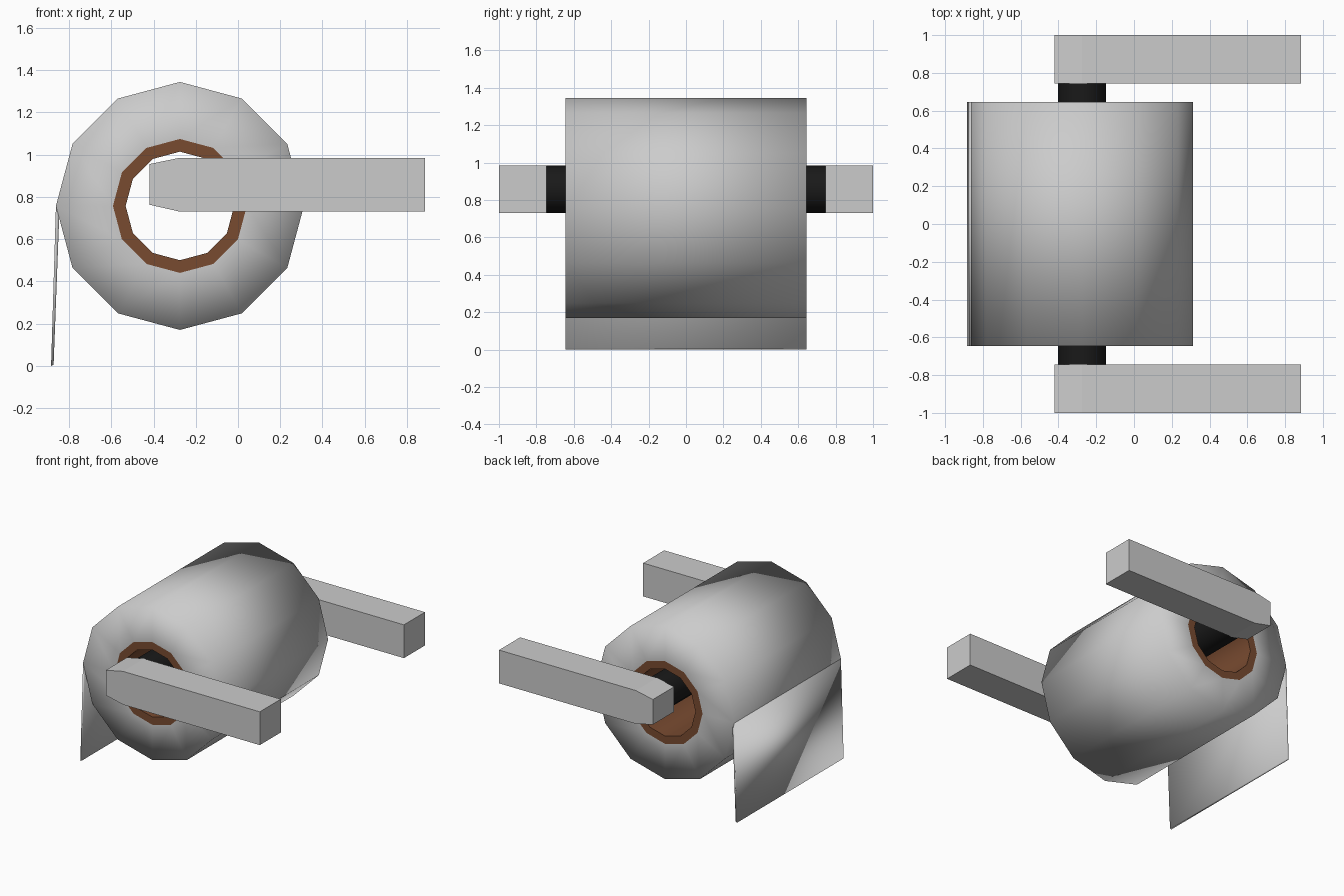
import bpy, bmesh, math

if "Cube" in bpy.data.objects:
    bpy.data.objects.remove(bpy.data.objects["Cube"])

CX, CZ = -0.275, 0.757      # roll axis
HALF = 0.645                # half width of the paper


def finish(name, bm, color=None, smooth=None):
    bmesh.ops.recalc_face_normals(bm, faces=bm.faces)
    me = bpy.data.meshes.new(name)
    bm.to_mesh(me)
    bm.free()
    ob = bpy.data.objects.new(name, me)
    bpy.context.collection.objects.link(ob)
    if color:
        mat = bpy.data.materials.new(name + "_colour")
        mat.diffuse_color = color
        mat.use_nodes = True
        mat.node_tree.nodes["Principled BSDF"].inputs["Base Color"].default_value = mat.diffuse_color
        me.materials.append(mat)
    if smooth == "all":
        me.shade_smooth()
    elif smooth:
        bpy.ops.object.select_all(action='DESELECT')
        ob.select_set(True)
        bpy.context.view_layer.objects.active = ob
        bpy.ops.object.shade_smooth_by_angle(angle=math.radians(smooth))
    return ob


def lathe(name, profile, cx, cz, closed=False, n=12, **kw):
    """Revolve (radius, y) points about an axis along y."""
    bm = bmesh.new()
    rings = []
    for i in range(n):
        a = 2 * math.pi * i / n
        rings.append([bm.verts.new((cx + r * math.sin(a), y, cz + r * math.cos(a)))
                      for r, y in profile])
    m = len(profile)
    for i in range(n):
        p, q = rings[i], rings[(i + 1) % n]
        for j in range(m if closed else m - 1):
            k = (j + 1) % m
            bm.faces.new((p[j], p[k], q[k], q[j]))
    if not closed and kw.pop("caps", False):
        for j in (0, m - 1):
            bm.faces.new([r[j] for r in rings])
    return finish(name, bm, **kw)


def prism(name, outline, y0, y1, **kw):
    """Extrude an (x, z) outline along y."""
    bm = bmesh.new()
    face = bm.faces.new([bm.verts.new((x, y0, z)) for x, z in outline])
    ext = bmesh.ops.extrude_face_region(bm, geom=[face])["geom"]
    bmesh.ops.translate(bm, vec=(0, y1 - y0, 0),
                        verts=[g for g in ext if isinstance(g, bmesh.types.BMVert)])
    return finish(name, bm, **kw)


# Paper: outer wall and the two end rings
lathe("paper_roll", [(0.317, -HALF), (0.587, -HALF), (0.587, HALF), (0.317, HALF)],
      CX, CZ, smooth="all")

# Cardboard core
lathe("cardboard_core", [(0.257, -HALF), (0.317, -HALF), (0.317, HALF), (0.257, HALF)],
      CX, CZ, closed=True, color=(0.19, 0.07, 0.03, 1), smooth=40)

# Loose hanging sheet
prism("hanging_sheet", [(-0.862, CZ), (-0.885, 0.0), (-0.873, 0.005), (-0.846, CZ - 0.04)],
      -HALF, HALF, smooth="all")

# Dark spindle between the arms
lathe("spindle", [(0.127, -0.75), (0.127, 0.75)], CX, 0.857, caps=True,
      color=(0.01, 0.01, 0.01, 1), smooth=40)

# Wall arms with tapered tips, one each side
arm = [(-0.42, 0.763), (CX, 0.73), (0.885, 0.73),
       (0.885, 0.985), (CX, 0.985), (-0.42, 0.955)]
for side, label in ((-1, "front"), (1, "back")):
    prism(label + "_arm", arm, side * 0.745, side * 1.0)
